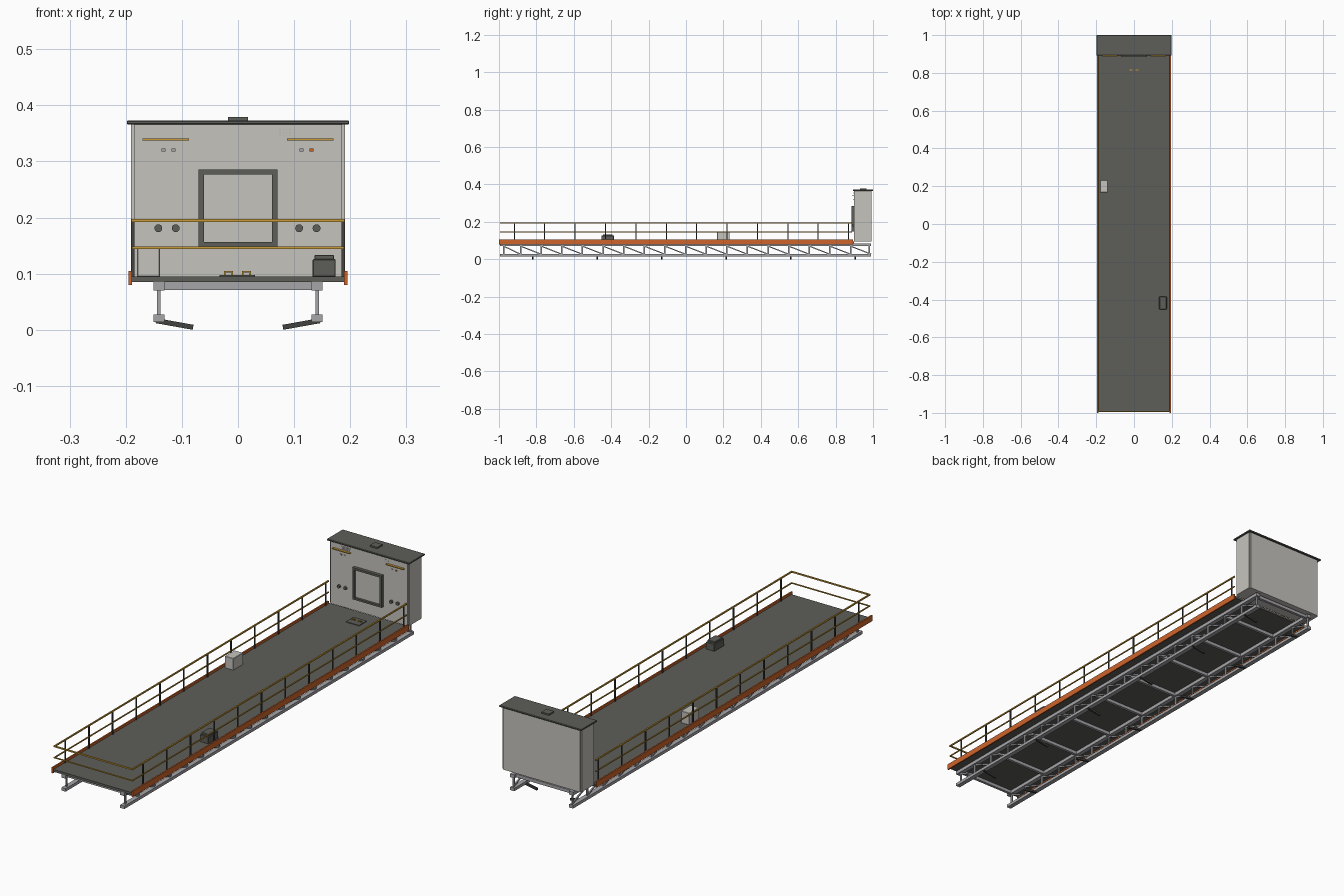
import bpy, bmesh, math
from mathutils import Vector

if "Cube" in bpy.data.objects:
    bpy.data.objects.remove(bpy.data.objects["Cube"])


def mat(name, r, g, b):
    m = bpy.data.materials.new(name)
    m.diffuse_color = (r, g, b, 1)
    m.use_nodes = True
    m.node_tree.nodes["Principled BSDF"].inputs["Base Color"].default_value = m.diffuse_color
    return m


DARK = mat("dark grey", 0.11, 0.112, 0.098)
CHAR = mat("charcoal", 0.055, 0.056, 0.052)
LIGHT = mat("pale grey", 0.56, 0.55, 0.51)
STEEL = mat("steel grey", 0.38, 0.38, 0.40)
ORANGE = mat("orange", 0.62, 0.13, 0.025)
GOLD = mat("golden yellow", 0.58, 0.33, 0.04)


def finish(name, bm, m):
    bmesh.ops.recalc_face_normals(bm, faces=bm.faces)
    me = bpy.data.meshes.new(name)
    bm.to_mesh(me)
    bm.free()
    me.materials.append(m)
    ob = bpy.data.objects.new(name, me)
    bpy.context.collection.objects.link(ob)
    return ob


def add_box(bm, x0, x1, y0, y1, z0, z1):
    v = bmesh.ops.create_cube(bm, size=1)["verts"]
    for p in v:
        p.co = ((x0 + x1) / 2 + p.co.x * (x1 - x0),
                (y0 + y1) / 2 + p.co.y * (y1 - y0),
                (z0 + z1) / 2 + p.co.z * (z1 - z0))


def boxes(name, m, items, bevel=0):
    bm = bmesh.new()
    for it in items:
        add_box(bm, *it)
    ob = finish(name, bm, m)
    if bevel:
        b = ob.modifiers.new("bevel", "BEVEL")
        b.width = bevel
        b.segments = 1
    return ob


def add_bar(bm, a, b, w, h):
    # rectangular bar from a to b
    a, b = Vector(a), Vector(b)
    d = b - a
    q = d.to_track_quat('Z', 'Y')
    for p in bmesh.ops.create_cube(bm, size=1)["verts"]:
        p.co = (a + b) / 2 + q @ Vector((p.co.x * w, p.co.y * h, p.co.z * d.length))


# deck and side beams
boxes("deck", DARK, [(-0.19, 0.19, -0.995, 0.897, 0.085, 0.095)])
for side, s in (("left", -1), ("right", 1)):
    x0, x1 = sorted((s * 0.189, s * 0.195))
    boxes(side + "_side_beam", ORANGE, [(x0, x1, -1, 0.893, 0.080, 0.105)])

# lattice girders under the deck
BAYS = 18
Y0, Y1 = -0.995, 0.99
step = (Y1 - Y0) / BAYS
for side, s in (("left", -1), ("right", 1)):
    c = s * 0.141
    boxes(side + "_girder_chords", STEEL, [
        (c - 0.010, c + 0.010, Y0, Y1, 0.070, 0.085),
        (c - 0.010, c + 0.010, Y0, Y1, 0.014, 0.027)])
    bm = bmesh.new()
    for i in range(BAYS + 1):
        y = min(max(Y0 + i * step, Y0 + 0.02), Y1 - 0.01)
        add_box(bm, c - 0.003, c + 0.003, y - 0.004, y + 0.004, 0.024, 0.074)
        if i < BAYS:
            add_bar(bm, (c, y, 0.070), (c, Y0 + (i + 1) * step, 0.027), 0.006, 0.006)
    finish(side + "_girder_web", bm, STEEL)

    # slanted feet brackets
    bm = bmesh.new()
    for i in range(6):
        y = -0.82 + i * 0.345
        add_bar(bm, (s * 0.146, y, 0.018), (s * 0.080, y, 0.0062), 0.009, 0.009)
    foot = finish(side + "_foot_brackets", bm, CHAR)
    low = min(v.co.z for v in foot.data.vertices)
    for v in foot.data.vertices:
        v.co.z -= low

boxes("cross_beams", STEEL, [
    (-0.14, 0.14, y - 0.006, y + 0.006, 0.071, 0.0849)
    for y in [Y0 + 0.02 + i * 0.2165 for i in range(10)]])

# handrails: sides plus the front end
for name, z, r in (("top_rail", 0.195, 0.0028), ("mid_rail", 0.146, 0.0022)):
    x, ya, yb = 0.187, -0.992, 0.888
    boxes(name, GOLD, [
        (-x - r, -x + r, ya, yb, z - r, z + r),
        (x - r, x + r, ya, yb, z - r, z + r),
        (-x - r, x + r, ya - r, ya + r, z - r, z + r)])
boxes("rail_posts", CHAR, [
    (s * 0.187 - 0.0024, s * 0.187 + 0.0024, y - 0.0026, y + 0.0026, 0.095, 0.193)
    for s in (-1, 1) for y in [-0.918 + i * 0.1625 for i in range(12)]])

# control cabin with roof and vent
bm = bmesh.new()
add_box(bm, -0.191, 0.191, 0.898, 0.992, 0.095, 0.366)
bmesh.ops.bevel(bm, geom=[e for e in bm.edges
                          if abs(e.verts[0].co.z - e.verts[1].co.z) > 0.1],
                offset=0.006, segments=2, affect='EDGES')
finish("cabin", bm, LIGHT)
boxes("cabin_roof", DARK, [(-0.198, 0.198, 0.892, 1.0, 0.366, 0.373)], 0.0015)
boxes("roof_vent", DARK, [(-0.018, 0.018, 0.93, 0.965, 0.372, 0.379)])

# window frame on the cabin front
boxes("window_frame", DARK, [
    (-0.070, -0.061, 0.884, 0.899, 0.148, 0.286),
    (0.061, 0.070, 0.884, 0.899, 0.148, 0.286),
    (-0.061, 0.061, 0.884, 0.899, 0.148, 0.156),
    (-0.061, 0.061, 0.884, 0.899, 0.277, 0.286)])
boxes("window_pane", LIGHT, [(-0.061, 0.061, 0.894, 0.899, 0.156, 0.277)])

# front ledges, indicator plates, grooves and knobs
boxes("front_ledges", GOLD, [(-0.170, -0.087, 0.888, 0.899, 0.337, 0.341),
                             (0.087, 0.170, 0.888, 0.899, 0.337, 0.341)])
boxes("indicators", STEEL, [(x - 0.0035, x + 0.0035, 0.895, 0.899, 0.318, 0.323)
                            for x in (-0.133, -0.115, 0.113)])
boxes("orange_indicator", ORANGE, [(0.1275, 0.1345, 0.895, 0.899, 0.318, 0.323)])
boxes("vent_slats", LIGHT, [(-0.132, -0.088, 0.896, 0.899, z, z + 0.002)
                            for z in (0.345, 0.350, 0.355)])
boxes("vent_holes", STEEL, [(0.074 + i * 0.006, 0.0755 + i * 0.006, 0.897, 0.899, z, z + 0.0015)
                            for i in range(4) for z in (0.345, 0.350, 0.355)])
for i, x in enumerate((-0.142, -0.111, 0.109, 0.140)):
    bpy.ops.mesh.primitive_cylinder_add(vertices=20, radius=0.007, depth=0.010,
                                        location=(x, 0.895, 0.181),
                                        rotation=(math.pi / 2, 0, 0))
    k = bpy.context.object
    k.name = "knob_%d" % (i + 1)
    k.data.materials.append(DARK)
    bpy.ops.object.shade_smooth_by_angle()

# hatch with two handles in front of the cabin
boxes("deck_hatch", DARK, [(-0.033, 0.030, 0.788, 0.840, 0.094, 0.098)])
boxes("hatch_handles", GOLD, [
    b for x in (-0.017, 0.015) for b in (
        (x - 0.008, x - 0.005, 0.812, 0.818, 0.097, 0.105),
        (x + 0.005, x + 0.008, 0.812, 0.818, 0.097, 0.105),
        (x - 0.008, x + 0.008, 0.812, 0.818, 0.102, 0.105))])

# equipment boxes on the deck
boxes("pale_locker", LIGHT, [(-0.180, -0.139, 0.167, 0.233, 0.094, 0.146)], 0.0015)
boxes("dark_locker", DARK, [(0.133, 0.174, -0.452, -0.385, 0.094, 0.126)], 0.0015)
boxes("dark_locker_lid", DARK, [(0.136, 0.171, -0.445, -0.392, 0.125, 0.133)], 0.001)
